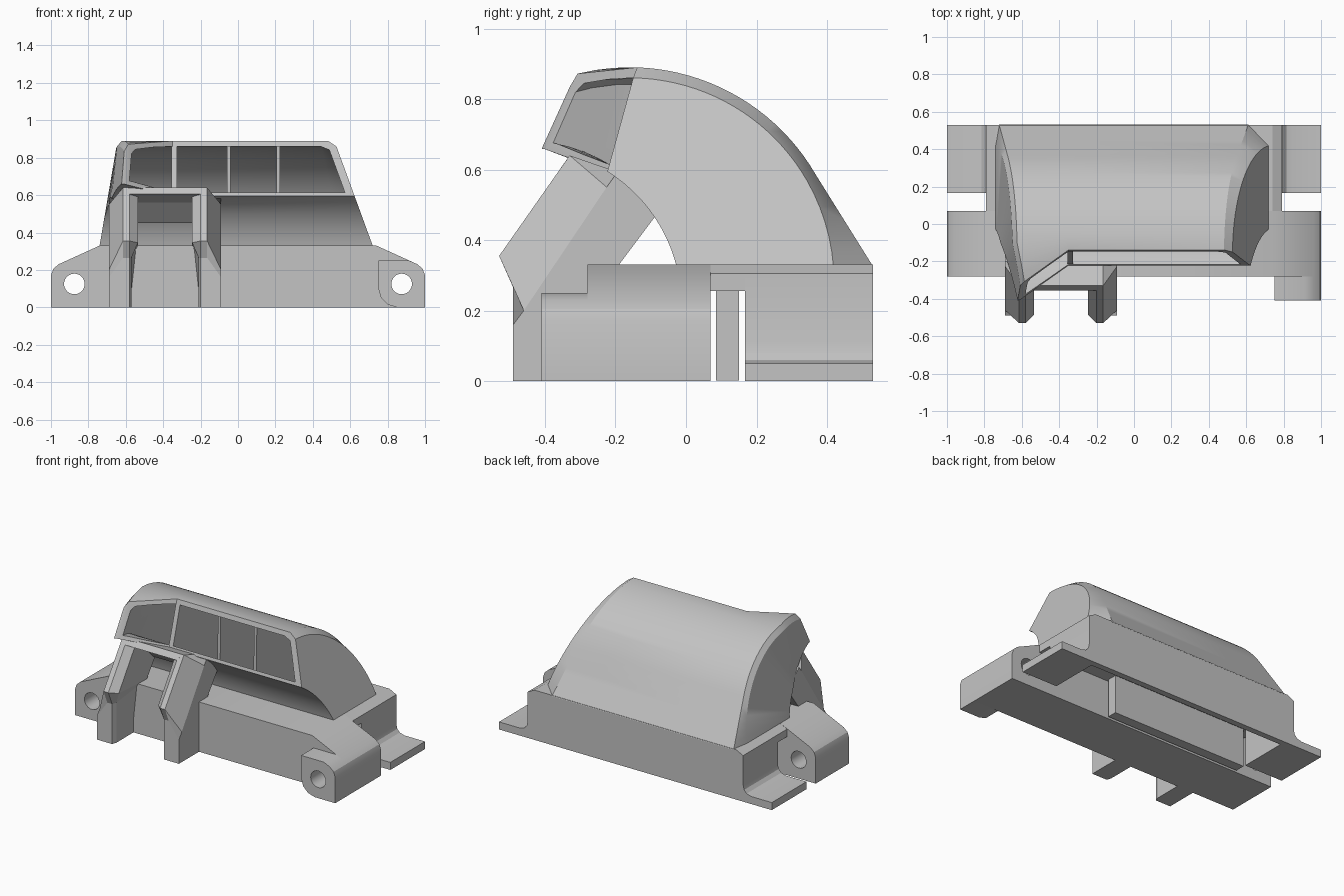
import bpy, bmesh, math

if "Cube" in bpy.data.objects:
    bpy.data.objects.remove(bpy.data.objects["Cube"], do_unlink=True)

grey = bpy.data.materials.new("plain_grey")
grey.use_nodes = True
GREY = (0.55, 0.55, 0.55, 1)
grey.diffuse_color = GREY
grey.node_tree.nodes["Principled BSDF"].inputs["Base Color"].default_value = GREY


def loft(name, rings):
    """Skin equal-length closed rings and cap both ends."""
    bm = bmesh.new()
    vs = [[bm.verts.new(p) for p in r] for r in rings]
    n = len(rings[0])
    for a, b in zip(vs, vs[1:]):
        for i in range(n):
            j = (i + 1) % n
            bm.faces.new((a[i], a[j], b[j], b[i]))
    caps = [bm.faces.new(vs[0][::-1]), bm.faces.new(vs[-1])]
    bmesh.ops.recalc_face_normals(bm, faces=bm.faces)
    bmesh.ops.triangulate(bm, faces=caps)
    me = bpy.data.meshes.new(name)
    bm.to_mesh(me)
    bm.free()
    me.materials.append(grey)
    ob = bpy.data.objects.new(name, me)
    bpy.context.collection.objects.link(ob)
    return ob


def prism_y(name, xz, y0, y1):
    return loft(name, [[(x, y, z) for x, z in xz] for y in (y0, y1)])


def prism_x(name, yz, x0, x1):
    return loft(name, [[(x, y, z) for y, z in yz] for x in (x0, x1)])


def box(name, x0, x1, y0, y1, z0, z1):
    return prism_y(name, [(x0, z0), (x1, z0), (x1, z1), (x0, z1)], y0, y1)


def activate(ob):
    bpy.ops.object.select_all(action='DESELECT')
    ob.select_set(True)
    bpy.context.view_layer.objects.active = ob


def cut(ob, cutter):
    mod = ob.modifiers.new("cut", 'BOOLEAN')
    mod.operation = 'DIFFERENCE'
    mod.solver = 'EXACT'
    mod.object = cutter
    activate(ob)
    bpy.ops.object.modifier_apply(modifier=mod.name)
    bpy.data.objects.remove(cutter, do_unlink=True)


def smooth(ob):
    activate(ob)
    bpy.ops.object.shade_smooth_by_angle(angle=math.radians(25))


def mirrored(half):
    """Complete a right-hand outline with its mirror image."""
    return half + [(-x, z) for x, z in reversed(half)]


def arc(cy, cz, r, a0, a1, n):
    out = []
    for i in range(n):
        a = math.radians(a0 + (a1 - a0) * i / (n - 1))
        out.append((cy + r * math.cos(a), cz + r * math.sin(a)))
    return out


# Curved duct: side section swept between columns along x
def section(r, top_end, low_end, wall, straight, base, extra):
    rad = r - wall * (1 if straight else 0.6)
    outer = (arc(-0.16, 0.28, rad, 30, 80, 18)
             + arc(-0.16, 0.28, rad, 80, top_end + extra, 6)[1:])
    if straight:
        y, z = outer[0]
        foot = [(y + (z - base) * (1 - i / 6) / 1.6, base + (z - base) * i / 6)
                for i in range(6)]
    else:
        low = math.degrees(math.asin((base - 0.28) / rad))
        foot = arc(-0.16, 0.28, rad, low, 30, 7)[:6]
    inner_r = 0.447 + wall * 0.7
    inner = (arc(-0.46, 0.215, inner_r, low_end + extra, 40, 10)
             + arc(-0.46, 0.215, inner_r, 40, 14, 10)[1:])
    return foot + outer + inner + [(inner[-1][0], base)]


def pull_in(y):
    """Left wall turns inward towards the mouth."""
    return 0.06 * min(max((-0.1 - y) / 0.3, 0), 1.2)


def left_side(y, z): return -0.74 + 0.17 * (z - 0.33) + pull_in(y)
def left_crown(y, z): return -0.72 + 0.17 * (z - 0.33) + pull_in(y)
def post_line(y, z): return -0.35
def right_crown(y, z): return 0.61 - 0.23 * (z - 0.33)
def right_side(y, z): return 0.72 - 0.365 * (z - 0.33)


COLUMNS = [(left_side, 0.58, 107, 83.5, False, 1), (left_crown, 0.61, 104, 82.5, True, 1),
           (post_line, 0.61, 88, 58, True, 0),
           (right_crown, 0.61, 88, 58, True, -1), (right_side, 0.58, 89, 58, False, -1)]


def duct(name, wall, base, extra):
    rings = []
    for fx, r, top, low, straight, side in COLUMNS:
        yz = section(r, top, low, wall, straight, base, extra)
        rings.append([(fx(y, z) + side * wall * 1.5, y, z) for y, z in yz])
    return loft(name, rings)


hood = duct("duct_hood", 0, 0.325, 0)
cut(hood, duct("duct_cutter", 0.03, 0.29, 8))
smooth(hood)

# Post at the bend of the mouth, and two vanes set back inside it
smooth(prism_x("mouth_post", section(0.605, 87.8, 57.8, 0.005, True, 0.32, 0), -0.355, -0.325))
for i, x in enumerate((-0.05, 0.215)):
    smooth(prism_x(f"duct_vane_{i + 1}", section(0.605, 86.5, 43, 0.005, True, 0.32, 0),
                   x - 0.01, x + 0.01))

# Front bar with hinge lugs
bar = prism_y("front_bar", mirrored([(1, 0), (1, 0.17), (0.988, 0.205), (0.96, 0.23),
                                     (0.74, 0.33)]), -0.28, 0.07)
lug = prism_y("right_hinge_lug", [(1, 0), (1, 0.17), (0.988, 0.205), (0.96, 0.23), (0.915, 0.25),
                                  (0.75, 0.25), (0.75, 0.1), (0.765, 0.05), (0.8, 0.015),
                                  (0.85, 0)], -0.41, -0.28)


def pin(x):
    circle = [(x + a, b) for a, b in arc(0, 0.125, 0.055, 0, 348.75, 32)]
    return prism_y("pin_cutter", circle, -0.6, 0.3)


for ob, x in ((bar, 0.875), (bar, -0.875), (lug, 0.875)):
    cut(ob, pin(x))
smooth(bar)
smooth(lug)

# Rear block: flanged shell, open below and into the duct
rear = prism_y("rear_block", mirrored([(1, 0), (1, 0.05), (0.85, 0.05), (0.815, 0.06),
                                       (0.797, 0.08), (0.79, 0.11), (0.79, 0.305),
                                       (0.74, 0.33)]), 0.167, 0.53)
cut(rear, box("hollow_cutter", -0.72, 0.74, 0.1, 0.49, -0.1, 0.29))
cut(rear, box("outlet_cutter", -0.66, 0.62, 0.1, 0.46, 0.2, 0.5))
smooth(rear)
prism_y("slot_roof", mirrored([(0.79, 0.255), (0.79, 0.305), (0.74, 0.33)]), 0.07, 0.17)
box("slot_rib", -0.72, 0.27, 0.085, 0.15, 0.002, 0.26)

# Clip: two cheeks with chamfered fronts, joined by a bridge
BACK = [(-0.135, 0.53), (-0.085, 0.47), (-0.19, 0.33), (-0.19, 0)]
OUTER = [(-0.49, 0), (-0.49, 0.16), (-0.46, 0.2), (-0.225, 0.55), (-0.2, 0.585)] + BACK
RIDGE = [(-0.49, 0), (-0.49, 0.265), (-0.53, 0.355), (-0.33, 0.64), (-0.2, 0.595)] + BACK
INNER = [(-0.46, 0), (-0.46, 0.265), (-0.485, 0.345), (-0.31, 0.6), (-0.2, 0.59)] + BACK
CLIP_X = -0.39
for name, s in (("right_clip_cheek", -1), ("left_clip_cheek", 1)):
    outer = [(CLIP_X + s * 0.30, y, z) for y, z in OUTER]
    ridges = [[(CLIP_X + s * u, y, z) for y, z in RIDGE] for u in (0.225, 0.19)]
    inner = [(CLIP_X + s * (0.145 if z > 0.3 else 0.18), y, z) for y, z in INNER]
    loft(name, [outer] + ridges + [inner])
prism_x("clip_bridge", [(-0.33, 0.64), (-0.2, 0.595), (-0.135, 0.53), (-0.085, 0.47),
                        (-0.12, 0.45), (-0.23, 0.56), (-0.355, 0.605)],
        CLIP_X - 0.2, CLIP_X + 0.2)
